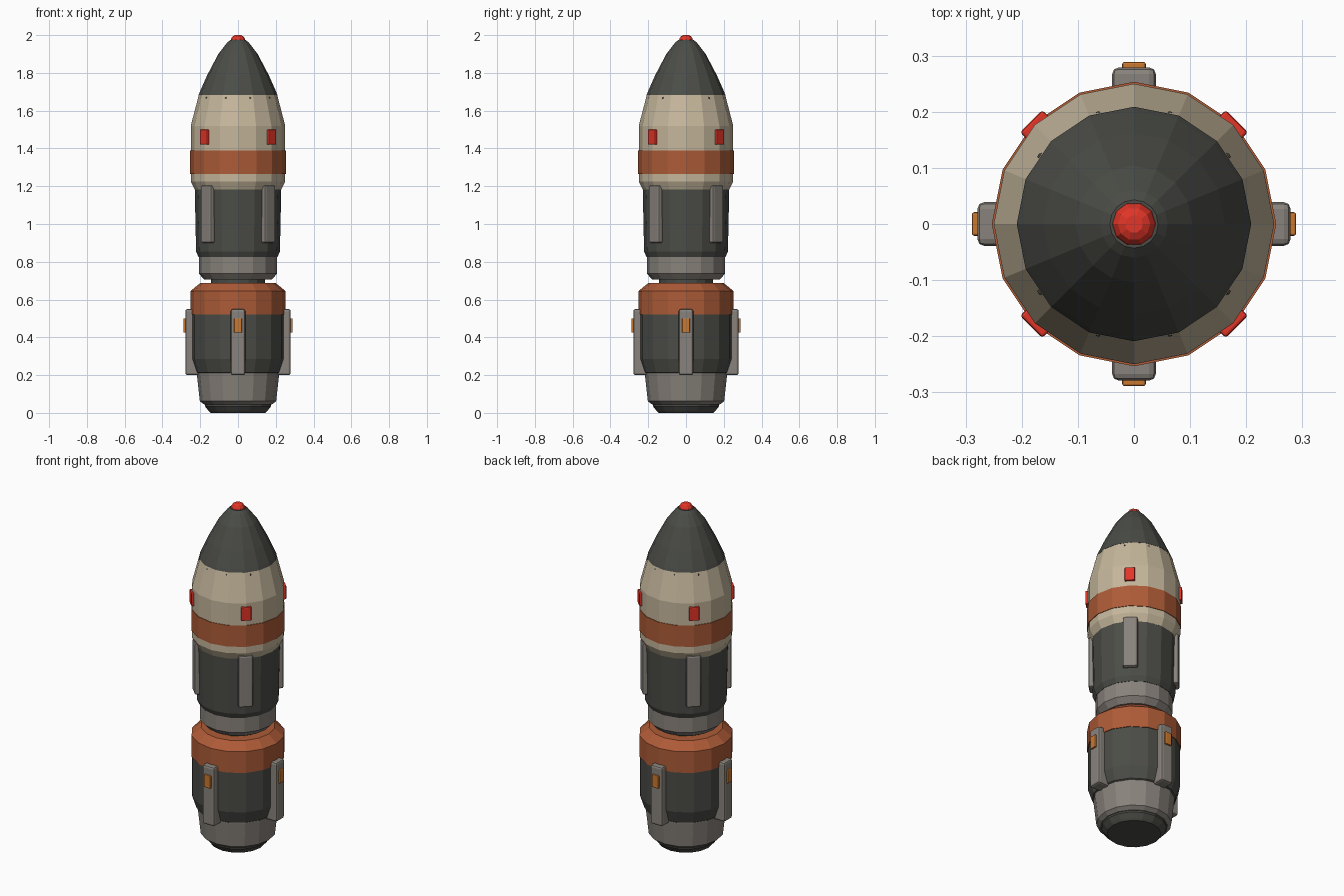
import bpy, bmesh
from math import cos, sin, pi, radians
from mathutils import Matrix, Vector

cube = bpy.data.objects.get("Cube")
if cube:
    bpy.data.objects.remove(cube, do_unlink=True)


def material(name, r, g, b):
    m = bpy.data.materials.new(name)
    m.use_nodes = True
    m.diffuse_color = (r, g, b, 1)
    bsdf = m.node_tree.nodes["Principled BSDF"]
    bsdf.inputs["Base Color"].default_value = (r, g, b, 1)
    bsdf.inputs["Roughness"].default_value = 0.7
    return m


charcoal = material("charcoal", 0.07, 0.073, 0.062)
cream = material("cream", 0.56, 0.47, 0.33)
rust = material("rust orange", 0.42, 0.105, 0.038)
grey = material("warm grey", 0.25, 0.225, 0.20)
red = material("signal red", 0.75, 0.035, 0.02)
amber = material("amber", 0.60, 0.19, 0.03)


def finish(bm, name, mat):
    bmesh.ops.recalc_face_normals(bm, faces=bm.faces)
    mesh = bpy.data.meshes.new(name)
    bm.to_mesh(mesh)
    bm.free()
    mesh.materials.append(mat)
    obj = bpy.data.objects.new(name, mesh)
    bpy.context.collection.objects.link(obj)
    return obj


def lathe(name, mat, profile, sides=16):
    """Closed, faceted solid of revolution from (radius, height) points."""
    bm = bmesh.new()
    rings = [[bm.verts.new((r * cos(2 * pi * i / sides), r * sin(2 * pi * i / sides), z))
              for i in range(sides)] for r, z in profile]
    for low, high in zip(rings, rings[1:]):
        for i in range(sides):
            j = (i + 1) % sides
            bm.faces.new((low[i], low[j], high[j], high[i]))
    bm.faces.new(rings[0][::-1])
    bm.faces.new(rings[-1])
    return finish(bm, name, mat)


def radial_box(name, mat, angle, inner, outer, width, bottom, top, bevel):
    """Bevelled block standing on the hull, facing outward at an angle."""
    bm = bmesh.new()
    size = Vector((outer - inner, width, top - bottom))
    centre = Vector(((inner + outer) / 2, 0, (bottom + top) / 2))
    bmesh.ops.create_cube(bm, size=1, matrix=Matrix.Rotation(radians(angle), 4, "Z")
                          @ Matrix.Translation(centre) @ Matrix.Diagonal(size).to_4x4())
    obj = finish(bm, name, mat)
    mod = obj.modifiers.new("Bevel", "BEVEL")
    mod.width = bevel
    mod.segments = 2


# Lower stage
lathe("engine_base", charcoal, [(0.145, 0), (0.155, 0.01), (0.175, 0.035), (0.175, 0.05)])
lathe("engine_skirt", grey, [(0.18, 0.045), (0.202, 0.062), (0.218, 0.205), (0.218, 0.225)])
lathe("lower_hull", charcoal, [(0.21, 0.205), (0.225, 0.215), (0.248, 0.285), (0.248, 0.53)])
lathe("lower_collar", rust, [(0.252, 0.52), (0.252, 0.645), (0.20, 0.687)])

# Upper stage
lathe("stage_neck", charcoal, [(0.143, 0.67), (0.143, 0.72)])
lathe("coupling_ring", grey, [(0.178, 0.705), (0.207, 0.737), (0.207, 0.84)])
lathe("upper_hull", charcoal, [(0.209, 0.825), (0.222, 0.855), (0.229, 1.19)])
lathe("payload_fairing", cream,
      [(0.229, 1.183), (0.25, 1.225), (0.25, 1.52), (0.207, 1.685)])
lathe("fairing_band", rust, [(0.2535, 1.265), (0.2535, 1.39)])

# Nose
lathe("nose_cone", charcoal, [(0.209, 1.682), (0.202, 1.70), (0.162, 1.79),
                              (0.104, 1.90), (0.06, 1.957), (0.043, 1.973)])
lathe("nose_light", red, [(0.04, 1.968), (0.037, 1.98), (0.029, 1.993), (0.016, 2.0)], 10)

# Attachments repeated around the hull
for k in range(4):
    straight, diagonal = 90 * k, 90 * k + 45
    radial_box(f"lower_fin_{k + 1}", grey, straight, 0.20, 0.279, 0.078, 0.2, 0.55, 0.012)
    radial_box(f"fin_light_{k + 1}", amber, straight, 0.26, 0.289, 0.042, 0.425, 0.50, 0.004)
    radial_box(f"upper_strake_{k + 1}", grey, diagonal, 0.20, 0.242, 0.08, 0.9, 1.205, 0.01)
    radial_box(f"fairing_light_{k + 1}", red, diagonal, 0.23, 0.259, 0.056, 1.42, 1.50, 0.005)

# Tiny rivets under the nose
for k in range(10):
    bm = bmesh.new()
    a = radians(36 * k)
    bmesh.ops.create_uvsphere(bm, u_segments=8, v_segments=6, radius=0.006,
                              matrix=Matrix.Translation((0.205 * cos(a), 0.205 * sin(a), 1.667)))
    finish(bm, f"fairing_rivet_{k + 1}", charcoal)
